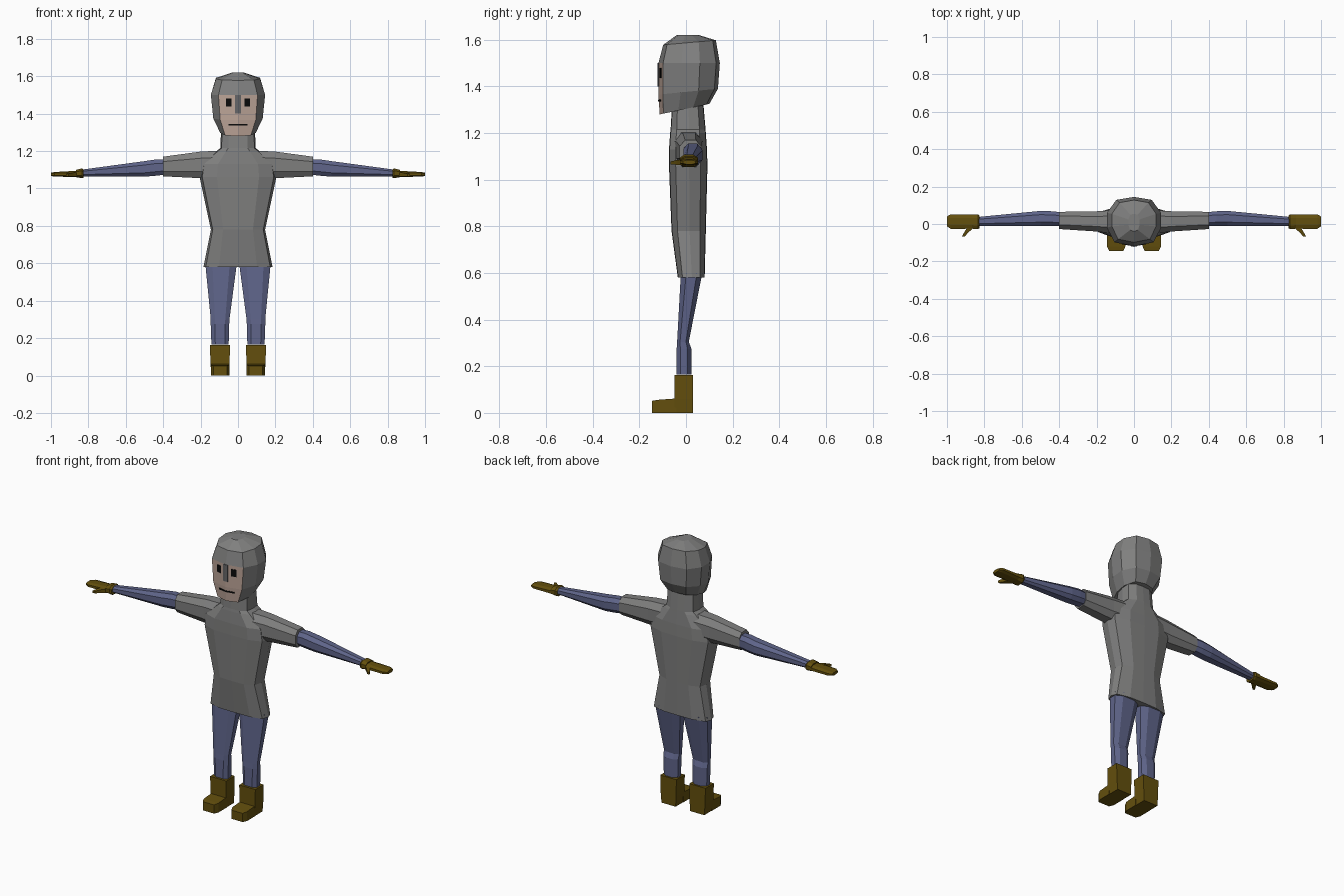
import bpy, bmesh
from mathutils import Vector

if "Cube" in bpy.data.objects:
    bpy.data.objects.remove(bpy.data.objects["Cube"])


def material(name, rgb):
    m = bpy.data.materials.new(name)
    m.diffuse_color = (*rgb, 1)
    m.use_nodes = True
    m.node_tree.nodes["Principled BSDF"].inputs["Base Color"].default_value = m.diffuse_color
    return m


GREY = material("grey cloth", (0.215, 0.215, 0.213))
BLUE = material("blue cloth", (0.115, 0.130, 0.255))
BROWN = material("brown leather", (0.125, 0.078, 0.004))
SKIN = material("skin", (0.50, 0.37, 0.31))
BLACK = material("black", (0.003, 0.003, 0.003))
DARK = material("dark grey", (0.13, 0.13, 0.135))

# Unit cross-sections
OCT = [(-.55, -1), (.55, -1), (1, -.5), (1, .5), (.5, 1), (-.5, 1), (-1, .5), (-1, -.5)]
BOX = [(-1, -1), (1, -1), (1, 1), (-1, 1)]


def symmetric(half):
    return half + [(-x, y) for x, y in reversed(half[1:-1])]


HEAD = symmetric([(0, -1), (.72, -.85), (1, -.25), (1, .35), (.65, .88), (0, 1)])
TORSO = symmetric([(0, -1), (.55, -.97), (.93, -.65), (1, .05), (.93, .65), (.5, .97), (0, 1)])


def ring(axis, at, a0, a1, b0, b1, unit):
    """Fit a unit section into a rectangle across the given axis."""
    pts = []
    for u, v in unit:
        a, b = (a0 + a1 + u * (a1 - a0)) / 2, (b0 + b1 + v * (b1 - b0)) / 2
        p = {'x': (at, a, b), 'y': (a, at, b), 'z': (a, b, at)}[axis]
        pts.append(Vector(p))
    return pts


def loft(name, rings, mat, mirror=False):
    bm = bmesh.new()
    loops = [[bm.verts.new(p) for p in r] for r in rings]
    n = len(loops[0])
    for lo, hi in zip(loops, loops[1:]):
        for i in range(n):
            j = (i + 1) % n
            bm.faces.new((lo[i], lo[j], hi[j], hi[i]))
    bm.faces.new(loops[0][::-1])
    bm.faces.new(loops[-1])
    bmesh.ops.recalc_face_normals(bm, faces=bm.faces)
    me = bpy.data.meshes.new(name)
    bm.to_mesh(me)
    bm.free()
    me.materials.append(mat)
    ob = bpy.data.objects.new(name, me)
    bpy.context.collection.objects.link(ob)
    if mirror:
        ob.modifiers.new("mirror", 'MIRROR')
    return ob


def stations(name, axis, rows, unit, mat, mirror=True):
    return loft(name, [ring(axis, *r, unit) for r in rows], mat, mirror)


# Tunic body with collar: height, x range, y range
stations("tunic", 'z', [
    (.58, -.185, .185, -.035, .08),
    (.78, -.145, .145, -.062, .085),
    (1.06, -.205, .205, -.073, .092),
    (1.13, -.195, .195, -.073, .09),
    (1.2, -.115, .115, -.068, .085),
    (1.215, -.095, .095, -.066, .084),
    (1.32, -.09, .09, -.06, .075)], TORSO, GREY, False)

# Sleeves and arms: x, y range, z range
stations("sleeve", 'x', [
    (.08, -.055, .075, 1.06, 1.203),
    (.2, -.04, .068, 1.055, 1.197),
    (.4, -.027, .065, 1.065, 1.17)], OCT, GREY)
stations("arm", 'x', [
    (.38, -.01, .062, 1.075, 1.155),
    (.44, -.01, .068, 1.068, 1.155),
    (.5, -.01, .07, 1.063, 1.146),
    (.84, -.01, .037, 1.065, 1.1)], OCT, BLUE)

# Gloves
stations("glove_cuff", 'x', [
    (.825, -.022, .045, 1.055, 1.1),
    (.835, -.028, .052, 1.055, 1.107),
    (.865, -.025, .05, 1.06, 1.1)], OCT, BROWN)
stations("glove_hand", 'x', [
    (.85, -.025, .05, 1.06, 1.095),
    (.98, -.026, .052, 1.064, 1.088),
    (1.0, -.012, .04, 1.066, 1.084)], OCT, BROWN)
stations("glove_thumb", 'y', [
    (-.01, .845, .885, 1.064, 1.088),
    (-.04, .88, .905, 1.064, 1.084),
    (-.066, .905, .92, 1.065, 1.078)], BOX, BROWN)

# Legs: height, x range, y range
stations("leg", 'z', [
    (.165, .05, .142, -.04, .023),
    (.275, .047, .146, -.04, .023),
    (.305, .045, .146, -.038, .012),
    (.6, .006, .175, -.022, .07)], OCT, BLUE)

# Boots
stations("boot_shaft", 'z', [
    (0, .048, .142, -.05, .03),
    (.06, .045, .147, -.05, .03),
    (.163, .043, .15, -.05, .03)], BOX, BROWN)
stations("boot_foot", 'y', [
    (-.04, .046, .144, 0, .062),
    (-.12, .046, .144, 0, .056),
    (-.145, .058, .132, 0, .052)], BOX, BROWN)


# Hooded head; the lower rings rise towards the back
def head_ring(zf, zb, hx, yf, yb):
    pts = ring('z', 0, -hx, hx, yf, yb, HEAD)
    for p in pts:
        p.z = zf + (zb - zf) * (p.y - yf) / (yb - yf)
    return pts


head = loft("hooded_head", [
    head_ring(1.28, 1.325, .095, -.113, .1),
    head_ring(1.365, 1.39, .132, -.118, .137),
    head_ring(1.5, 1.5, .145, -.118, .145),
    head_ring(1.578, 1.598, .118, -.098, .128),
    head_ring(1.62, 1.62, .03, -.04, .055)], GREY)

# Face: the front panels below the brow
head.data.materials.append(SKIN)
for f in head.data.polygons:
    if f.normal.y < -.8 and f.center.z < 1.5:
        f.material_index = 1


# Thin plates following the slope of the face
def plate(name, x0, x1, z0, z1, y, mat, slope=.195):
    def sheet(d):
        return [Vector((x, y + slope * x + d, z))
                for x, z in ((x0, z0), (x1, z0), (x1, z1), (x0, z1))]
    return loft(name, [sheet(-.003), sheet(.004)], mat, True)


plate("eye", .034, .065, 1.437, 1.48, -.118, BLACK)
plate("mouth", 0, .05, 1.336, 1.344, -.117, BLACK)
plate("nose_guard", 0, .015, 1.4, 1.5, -.119, DARK)
